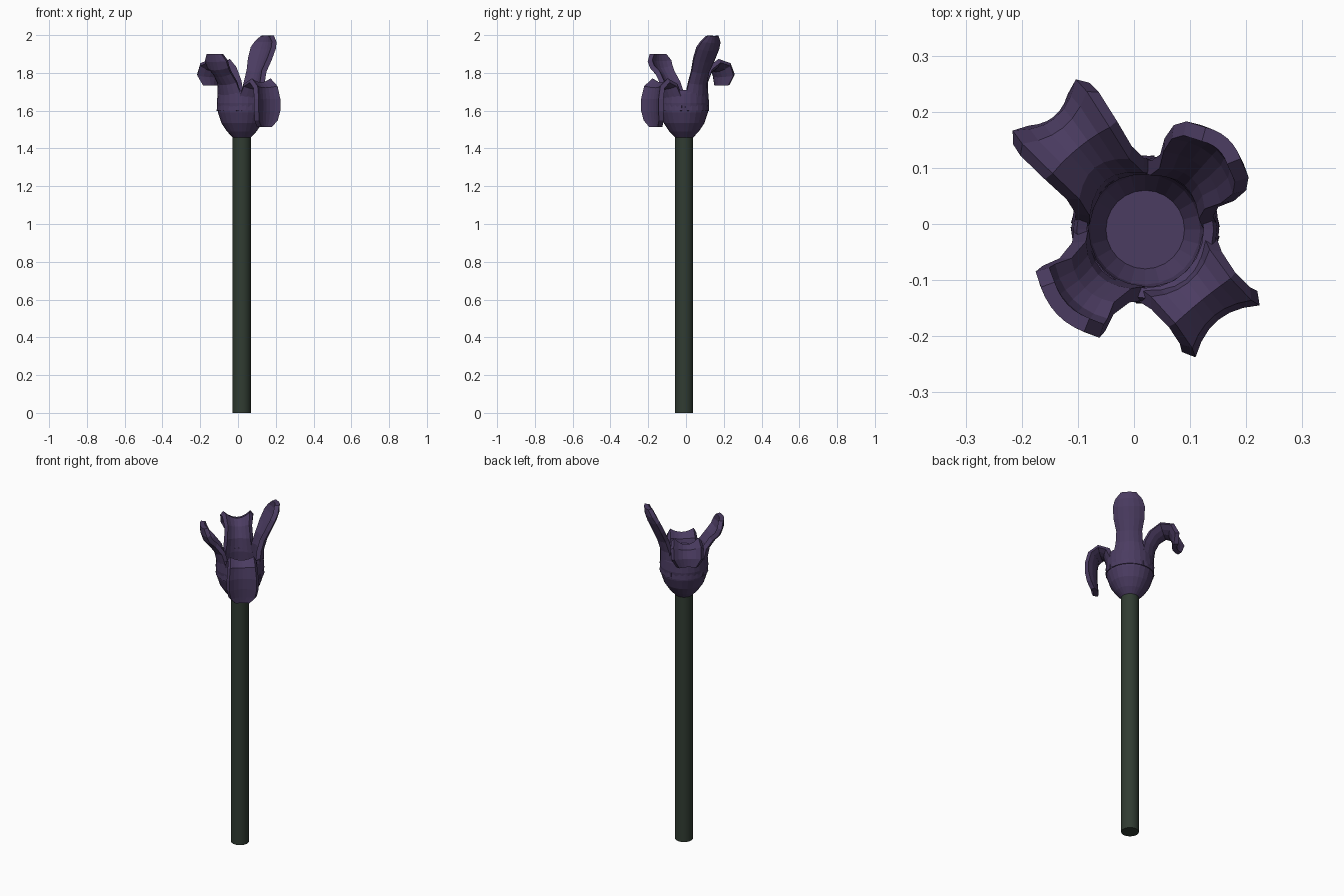
import bpy, bmesh, math
from mathutils import Vector

CX, CY = 0.02, -0.01


def material(name, rgb):
    m = bpy.data.materials.new(name)
    m.diffuse_color = (*rgb, 1)
    return m


purple = material("petal_purple", (0.07, 0.045, 0.12))
green = material("stem_green", (0.03, 0.045, 0.032))


def make_object(name, bm, mat):
    bmesh.ops.recalc_face_normals(bm, faces=bm.faces[:])
    me = bpy.data.meshes.new(name)
    bm.to_mesh(me)
    bm.free()
    me.materials.append(mat)
    ob = bpy.data.objects.new(name, me)
    bpy.context.collection.objects.link(ob)
    return ob


def lathe(name, profile, sides, mat):
    bm = bmesh.new()
    rings = []
    for r, z in profile:
        rings.append([bm.verts.new((CX + r * math.cos(2 * math.pi * i / sides),
                                    CY + r * math.sin(2 * math.pi * i / sides), z))
                      for i in range(sides)])
    for a, b in zip(rings, rings[1:]):
        for i in range(sides):
            j = (i + 1) % sides
            bm.faces.new((a[i], a[j], b[j], b[i]))
    bm.faces.new(rings[0])
    bm.faces.new(rings[-1])
    return make_object(name, bm, mat)


def petal(name, angle, rows):
    """rows: (radius, height, half width, inward rise of the side edges)"""
    a = math.radians(angle)
    out = Vector((math.cos(a), math.sin(a), 0))
    side = Vector((-math.sin(a), math.cos(a), 0))
    up = Vector((0, 0, 1))
    bm = bmesh.new()
    grid = []
    for i, (r, z, w, rise) in enumerate(rows):
        p, q = rows[max(i - 1, 0)], rows[min(i + 1, len(rows) - 1)]
        t = Vector((q[0] - p[0], q[1] - p[1])).normalized()
        normal = out * -t.y + up * t.x
        c = Vector((CX, CY, 0)) + out * r + up * z
        grid.append([bm.verts.new(c + side * w * s + normal * rise * s * s)
                     for s in (-1, -0.67, -0.33, 0, 0.33, 0.67, 1)])
    for g, h in zip(grid, grid[1:]):
        for k in range(6):
            bm.faces.new((g[k], g[k + 1], h[k + 1], h[k]))
    ob = make_object(name, bm, purple)
    mod = ob.modifiers.new("thickness", 'SOLIDIFY')
    mod.thickness = 0.026
    mod.offset = 0
    return ob


# Stem
stem = lathe("stem", [(0.048, 0), (0.048, 1.47)], 32, green)
for f in stem.data.polygons:
    f.use_smooth = len(f.vertices) == 4

# Hollow flower cup
lathe("flower_cup", [(0.045, 1.455), (0.078, 1.49), (0.108, 1.535), (0.126, 1.59),
                     (0.132, 1.64), (0.128, 1.69), (0.122, 1.71), (0.104, 1.70),
                     (0.106, 1.64), (0.098, 1.57), (0.07, 1.51)], 24, purple)

# Petals: tall upright, short upright, outward curl, full droop
petal("tall_petal", 48, [
    (0.119, 1.60, 0.088, 0.037), (0.116, 1.68, 0.080, 0.034), (0.118, 1.74, 0.066, 0.03),
    (0.136, 1.80, 0.062, 0.03), (0.162, 1.86, 0.076, 0.03), (0.190, 1.92, 0.080, 0.03),
    (0.203, 1.96, 0.068, 0.022), (0.206, 1.996, 0.036, 0.01)])
petal("short_petal", 224, [
    (0.119, 1.60, 0.088, 0.037), (0.115, 1.68, 0.080, 0.034), (0.128, 1.74, 0.066, 0.03),
    (0.160, 1.785, 0.062, 0.028), (0.190, 1.82, 0.074, 0.026), (0.203, 1.86, 0.076, 0.022),
    (0.205, 1.90, 0.050, 0.012)])
petal("curled_petal", 129, [
    (0.119, 1.60, 0.088, 0.037), (0.115, 1.68, 0.080, 0.036), (0.125, 1.75, 0.070, 0.036),
    (0.152, 1.80, 0.066, 0.038), (0.190, 1.825, 0.074, 0.04), (0.225, 1.815, 0.082, 0.038),
    (0.243, 1.78, 0.080, 0.034), (0.246, 1.735, 0.052, 0.018)])
petal("drooping_petal", -51, [
    (0.119, 1.60, 0.088, 0.037), (0.117, 1.67, 0.082, 0.036), (0.132, 1.72, 0.074, 0.028),
    (0.160, 1.738, 0.070, 0.022), (0.185, 1.715, 0.074, 0.024), (0.194, 1.66, 0.080, 0.028),
    (0.194, 1.60, 0.080, 0.028), (0.190, 1.55, 0.070, 0.022), (0.188, 1.515, 0.042, 0.01)])
